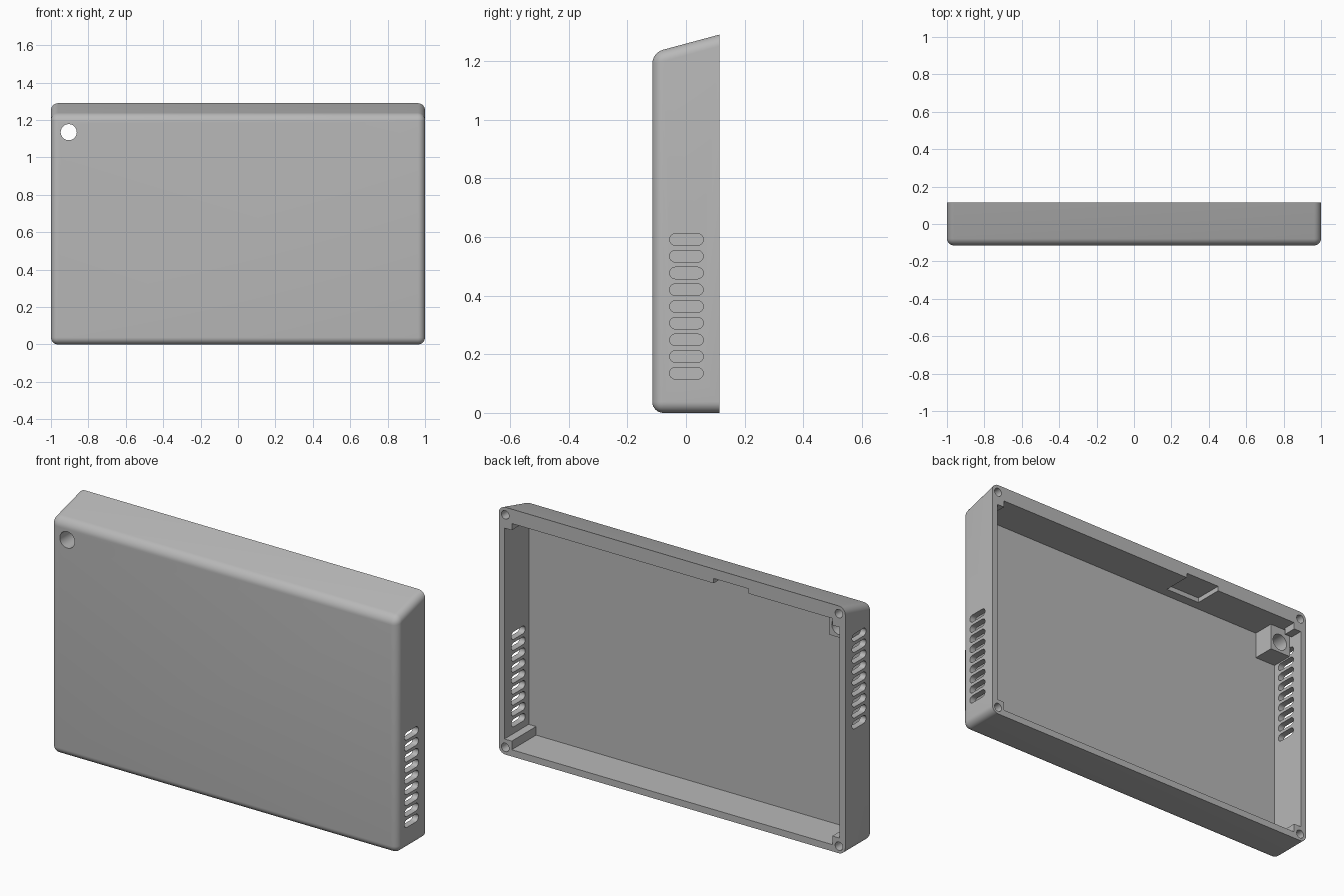
import bpy, bmesh, math
from mathutils import Matrix, Vector

cube = bpy.data.objects.get("Cube")
if cube:
    bpy.data.objects.remove(cube, do_unlink=True)

BACK, FRONT = 0.115, -0.115
TOP, TOP_FRONT = 1.29, 1.228

grey = bpy.data.materials.new("plain grey")
grey.use_nodes = True
grey.diffuse_color = (0.48, 0.48, 0.48, 1)
grey.node_tree.nodes["Principled BSDF"].inputs["Base Color"].default_value = (0.48, 0.48, 0.48, 1)


def add_object(name, bm):
    bmesh.ops.recalc_face_normals(bm, faces=bm.faces)
    mesh = bpy.data.meshes.new(name)
    bm.to_mesh(mesh)
    bm.free()
    mesh.materials.append(grey)
    obj = bpy.data.objects.new(name, mesh)
    bpy.context.collection.objects.link(obj)
    return obj


def add_box(bm, xs, ys, zs):
    size = [abs(b - a) for a, b in (xs, ys, zs)]
    mid = Vector([(a + b) / 2 for a, b in (xs, ys, zs)])
    bmesh.ops.create_cube(bm, size=1, matrix=Matrix.Translation(mid) @ Matrix.Diagonal((*size, 1)))


def add_hole(bm, x, z, radius, y0, y1):
    place = Matrix.Translation((x, (y0 + y1) / 2, z)) @ Matrix.Rotation(math.pi / 2, 4, "X")
    bmesh.ops.create_cone(bm, cap_ends=True, segments=32, radius1=radius, radius2=radius,
                          depth=y1 - y0, matrix=place)


def add_slot(bm, x, y0, y1, z, radius, depth):
    # Capsule outline in the yz plane, extruded along x
    ring = []
    for y, start in ((y1 - radius, -90), (y0 + radius, 90)):
        for i in range(9):
            a = math.radians(start + i * 22.5)
            ring.append(bm.verts.new((x - depth / 2, y + radius * math.cos(a), z + radius * math.sin(a))))
    face = bm.faces.new(ring)
    new = bmesh.ops.extrude_face_region(bm, geom=[face])["geom"]
    bmesh.ops.translate(bm, vec=(depth, 0, 0), verts=[v for v in new if isinstance(v, bmesh.types.BMVert)])


def combine(target, name, operation, bm):
    tool = add_object(name, bm)
    tool.hide_render = True
    mod = target.modifiers.new(name, "BOOLEAN")
    mod.operation, mod.solver, mod.object = operation, "EXACT", tool
    mod.use_self = True
    bpy.context.view_layer.objects.active = target
    bpy.ops.object.modifier_apply(modifier=mod.name)
    bpy.data.objects.remove(tool, do_unlink=True)


# Outer shell: block with a sloping top, rounded everywhere but the back rim
bm = bmesh.new()
add_box(bm, (-1, 1), (FRONT, BACK), (0, TOP))
for v in bm.verts:
    if v.co.z > 1 and v.co.y < 0:
        v.co.z = TOP_FRONT
edges = [e for e in bm.edges if any(v.co.y < 0 for v in e.verts)]
bmesh.ops.bevel(bm, geom=edges, offset=0.038, offset_type="OFFSET", segments=8,
                profile=0.5, affect="EDGES", clamp_overlap=True)
case = add_object("case_shell", bm)

# Open cavity
bm = bmesh.new()
add_box(bm, (-0.967, 0.967), (-0.085, 0.2), (0.035, 1.215))
combine(case, "cavity", "DIFFERENCE", bm)

# Vent slots, low on one side and high on the other
bm = bmesh.new()
for x, low in ((1, 0.135), (-1, 0.65)):
    for i in range(9):
        add_slot(bm, x, -0.056, 0.059, low + i * 0.057, 0.02, 0.12)
combine(case, "vent_slots", "DIFFERENCE", bm)

# Screw posts in the corners
bm = bmesh.new()
for side in (-1, 1):
    add_box(bm, (side * 0.925, side * 0.975), (-0.09, BACK), (0.025, 0.08))
    add_box(bm, (side * 0.925, side * 0.975), (0.045, BACK), (1.18, 1.225))
combine(case, "screw_posts", "UNION", bm)

# Block carrying the round port
bm = bmesh.new()
add_box(bm, (-0.969, -0.848), (-0.09, 0.03), (1.077, 1.217))
combine(case, "port_block", "UNION", bm)

# Round port, screw holes and the notch in the top wall
bm = bmesh.new()
add_hole(bm, -0.905, 1.135, 0.043, -0.2, 0.1)
for side in (-1, 1):
    add_hole(bm, side * 0.963, 0.037, 0.022, 0.0, 0.2)
    add_hole(bm, side * 0.963, 1.25, 0.022, 0.065, 0.2)
add_box(bm, (-0.44, -0.24), (-0.035, 0.2), (1.17, 1.24))
combine(case, "holes", "DIFFERENCE", bm)

# Smooth rounded edges, crisp corners
bpy.ops.object.select_all(action="DESELECT")
case.select_set(True)
bpy.context.view_layer.objects.active = case
bpy.ops.object.shade_smooth_by_angle(angle=math.radians(30))
